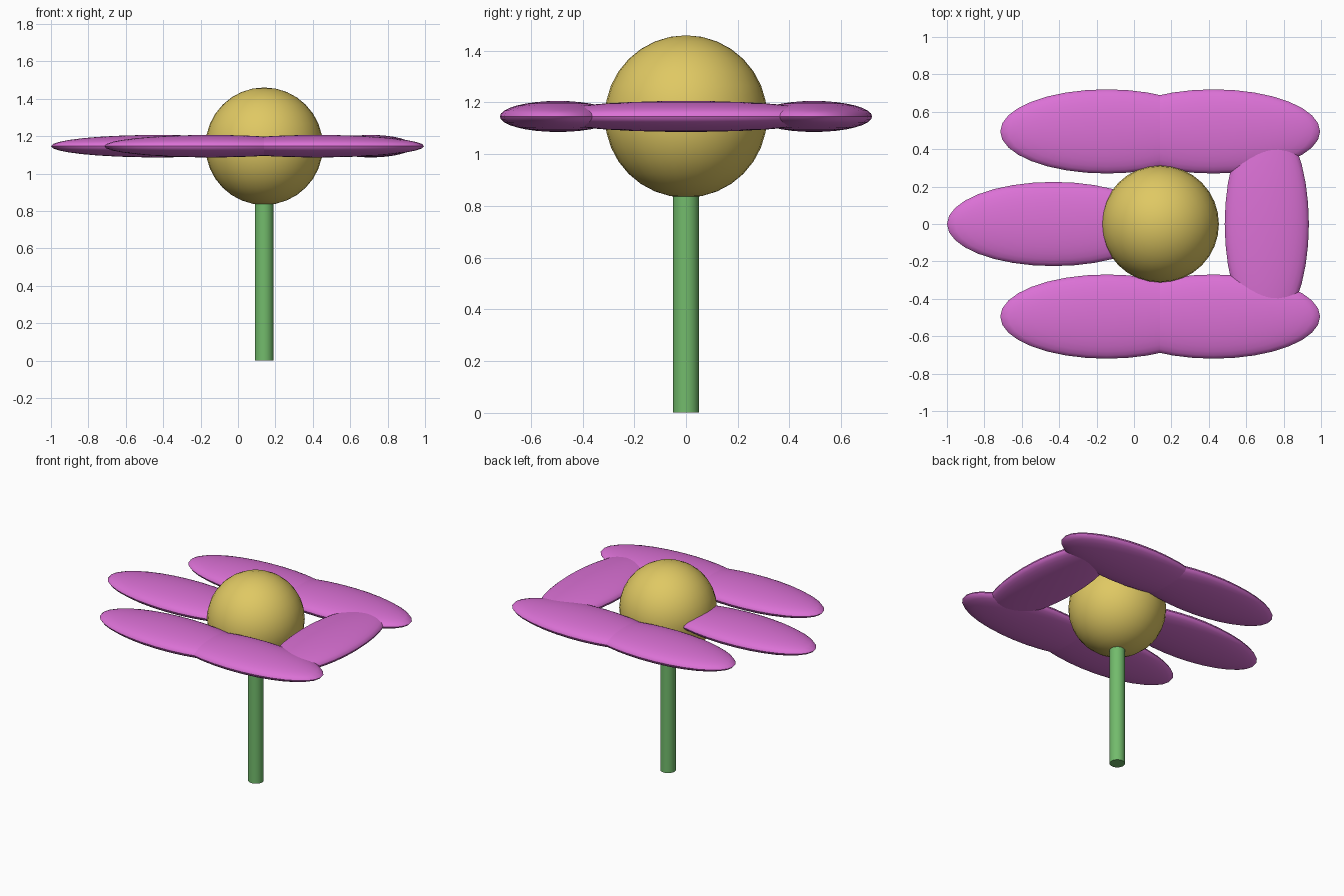
import bpy
import math

cube = bpy.data.objects.get("Cube")
if cube:
    bpy.data.objects.remove(cube, do_unlink=True)


def make_material(name, colour):
    mat = bpy.data.materials.new(name)
    mat.use_nodes = True
    mat.diffuse_color = (*colour, 1)
    mat.node_tree.nodes["Principled BSDF"].inputs["Base Color"].default_value = (*colour, 1)
    return mat


pink = make_material("orchid pink", (0.71, 0.165, 0.67))
yellow = make_material("pollen yellow", (0.74, 0.58, 0.125))
green = make_material("stem green", (0.17, 0.50, 0.15))


def finish(name, mat):
    obj = bpy.context.object
    obj.name = name
    obj.data.materials.append(mat)
    bpy.ops.object.transform_apply(location=False, rotation=True, scale=True)
    bpy.ops.object.shade_smooth_by_angle(angle=math.radians(40))
    return obj


def ellipsoid(name, location, radii, mat):
    bpy.ops.mesh.primitive_uv_sphere_add(segments=32, ring_count=16, radius=1, location=location)
    bpy.context.object.scale = radii
    return finish(name, mat)


CENTRE_X = 0.14
HEAD_Z = 1.146
LONG, WIDE, THICK = 0.57, 0.225, 0.06

# Stem, reaching up into the flower centre
stem_top = 0.9
bpy.ops.mesh.primitive_cylinder_add(vertices=32, radius=0.05, depth=stem_top,
                                    location=(CENTRE_X, 0, stem_top / 2))
finish("stem", green)

# Round flower centre
ellipsoid("flower_centre", (CENTRE_X, 0, HEAD_Z), (0.314,) * 3, yellow)

# Overlapping petal pairs along the front and back
for row, y in (("front", -0.495), ("back", 0.495)):
    for side, offset in (("right", -LONG / 2), ("left", LONG / 2)):
        ellipsoid(f"{row}_{side}_petal", (CENTRE_X + offset, y, HEAD_Z),
                  (LONG, WIDE, THICK), pink)

# Single petals on either side: one pointing outward, one lying crosswise
ellipsoid("right_petal", (CENTRE_X - LONG, 0, HEAD_Z), (LONG, WIDE, THICK), pink)
ellipsoid("left_petal", (CENTRE_X + LONG, 0, HEAD_Z), (WIDE, LONG, THICK), pink)
